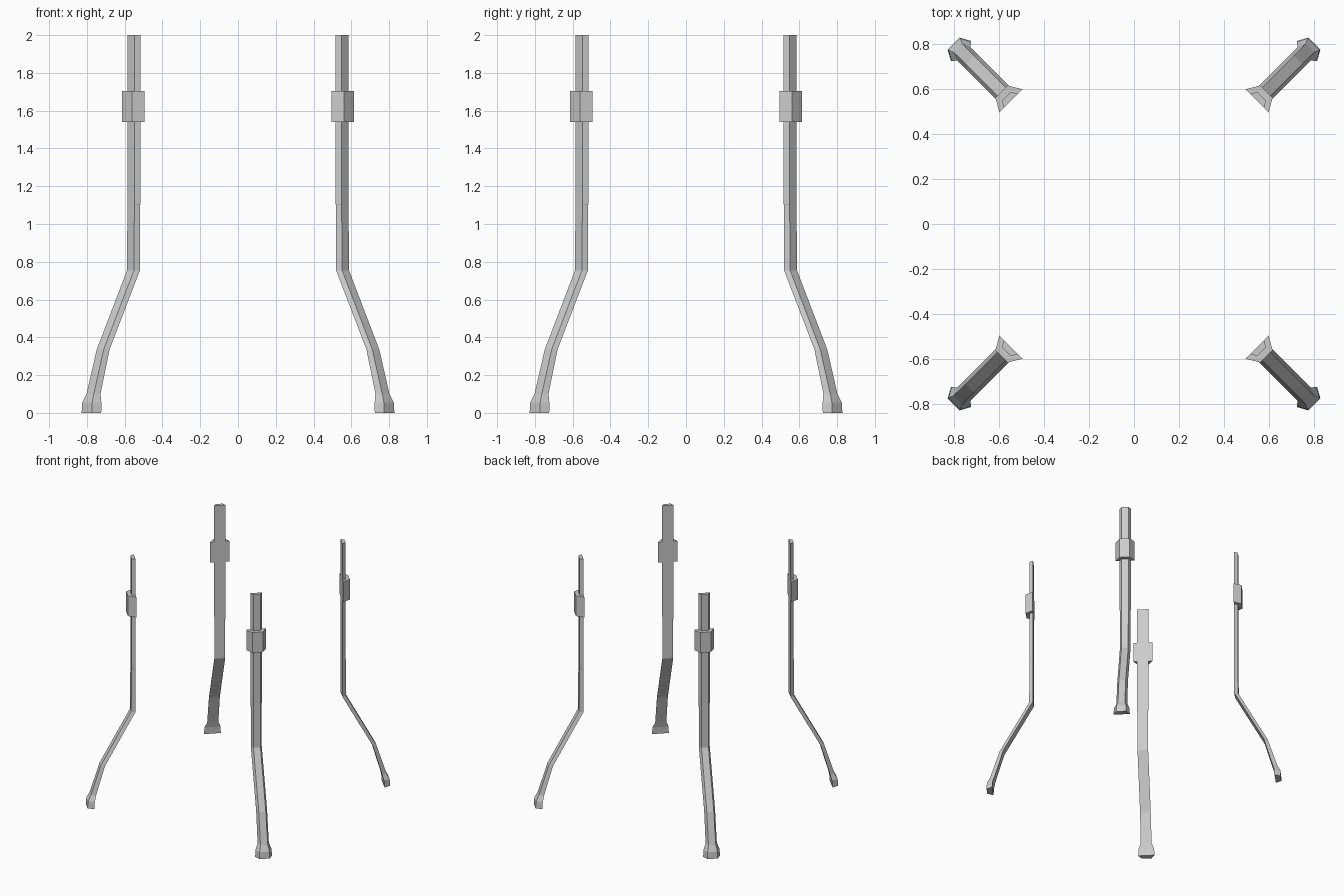
import bpy, bmesh, math

if "Cube" in bpy.data.objects:
    bpy.data.objects.remove(bpy.data.objects["Cube"])

S = math.sqrt(0.5)


def ring(bm, z, back, half_back, front, half_front):
    """Half-hexagon section: flat side faces the centre, on the x=y diagonal."""
    pts = [(back, -half_back), (front, -half_front), (front, half_front), (back, half_back)]
    return [bm.verts.new(((r - t) * S, (r + t) * S, z)) for r, t in pts]


def loft(name, sections):
    bm = bmesh.new()
    rings = [ring(bm, *s) for s in sections]
    for a, b in zip(rings, rings[1:]):
        for i in range(4):
            j = (i + 1) % 4
            bm.faces.new((a[i], a[j], b[j], b[i]))
    bm.faces.new(rings[0])
    bm.faces.new(rings[-1])
    bmesh.ops.recalc_face_normals(bm, faces=bm.faces)
    mesh = bpy.data.meshes.new(name)
    bm.to_mesh(mesh)
    bm.free()
    obj = bpy.data.objects.new(name, mesh)
    bpy.context.collection.objects.link(obj)
    # repeat in all four corners
    mod = obj.modifiers.new("four_corners", "MIRROR")
    mod.use_axis = (True, True, False)
    mod.use_clip = False
    mod.use_mirror_merge = False
    return obj


shaft = (0.774, 0.0435, 0.802, 0.027)
collar = (0.774, 0.073, 0.831, 0.039)

# z, inner radius, inner half width, outer radius, outer half width
loft("bent_legs", [
    # foot and ankle
    (0.0, 1.087, 0.063, 1.133, 0.038),
    (0.055, 1.083, 0.060, 1.129, 0.037),
    (0.10, 1.071, 0.042, 1.107, 0.027),
    # lower bends
    (0.335, 1.003, 0.041, 1.032, 0.026),
    (0.755, 0.775, 0.041, 0.805, 0.026),
    # upright shaft
    (1.10, 0.774, 0.041, 0.802, 0.026),
    (1.105, *shaft),
    # collar steps out and back in
    (1.54, *shaft),
    (1.54, *collar),
    (1.705, *collar),
    (1.705, *shaft),
    (2.0, *shaft),
])
